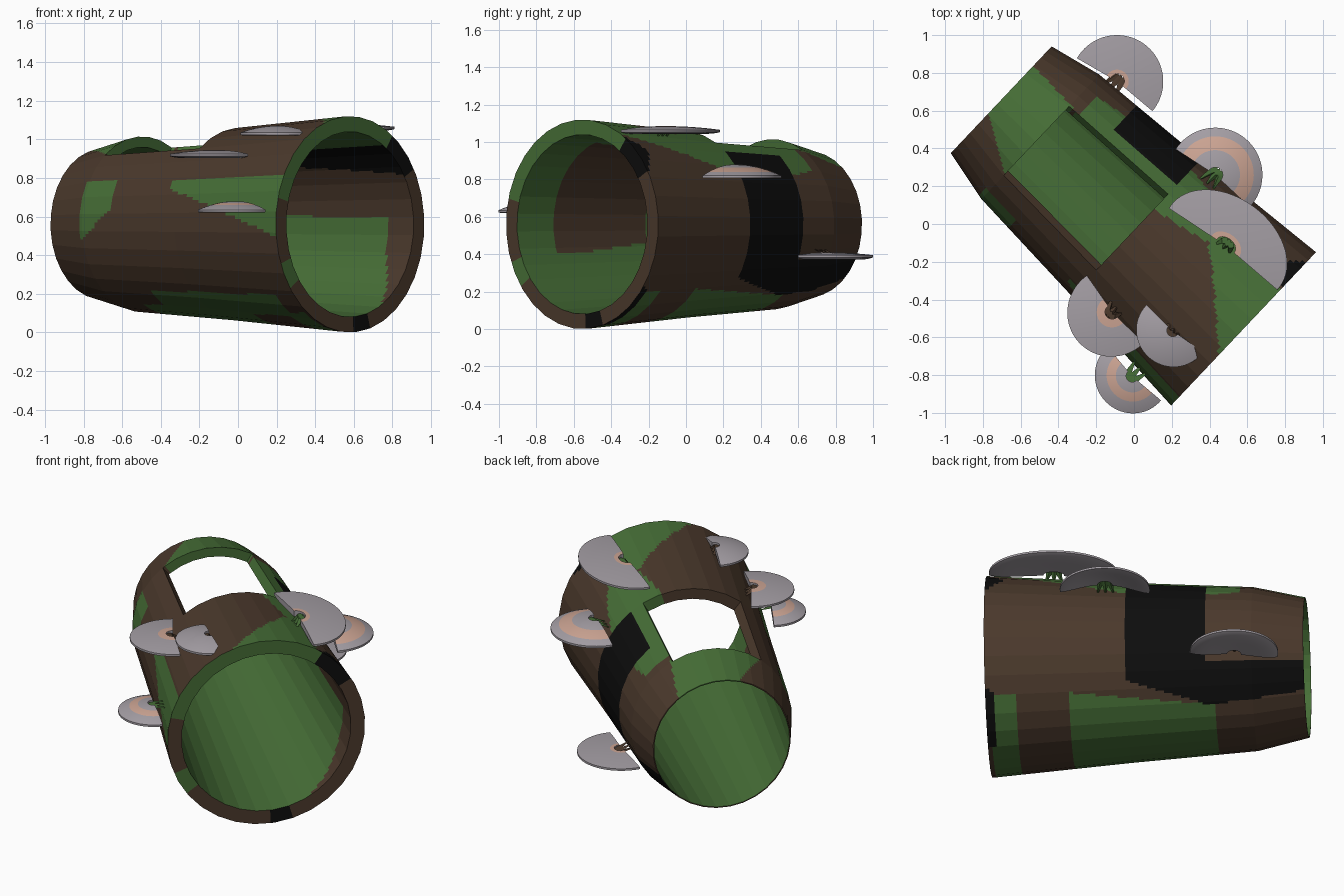
import bpy, bmesh, math
from mathutils import Vector

if "Cube" in bpy.data.objects:
    bpy.data.objects.remove(bpy.data.objects["Cube"])

def mat(name, rgb):
    m = bpy.data.materials.new(name)
    m.diffuse_color = (*rgb, 1)
    m.use_nodes = True
    m.node_tree.nodes["Principled BSDF"].inputs["Base Color"].default_value = m.diffuse_color
    return m

BROWN = mat("bark_brown", (0.070, 0.041, 0.025))
GREEN = mat("moss_green", (0.062, 0.158, 0.038))
BLACK = mat("charred_black", (0.004, 0.004, 0.004))
GREY = mat("fungus_grey", (0.37, 0.34, 0.37))
PINK = mat("fungus_pink", (0.60, 0.37, 0.29))

# Log axis: t runs from the wide end to the narrow end, angle 0 is up
START = Vector((0.58, -0.555, 0.56))
AXIS = Vector((-0.727, 0.687, 0))
SIDE = Vector((0.687, 0.727, 0))
UP = Vector((0, 0, 1))
KNOTS = [(0, 0.56), (0.78, 0.50), (1.48, 0.455), (1.765, 0.39)]
STEPS = [32, 30, 12]
SIDES, SUB, A0 = 32, 6, -38.25

def outer_r(t):
    for (t0, r0), (t1, r1) in zip(KNOTS, KNOTS[1:]):
        if t <= t1:
            return r0 + (r1 - r0) * max(0, t - t0) / (t1 - t0)
    return KNOTS[-1][1]

def inner_r(t):
    return 0.48 - (0.48 - 0.384) * t / 1.765

def log_point(t, r, deg):
    a = math.radians(deg)
    return START + AXIS * t + SIDE * (r * math.sin(a)) + UP * (r * math.cos(a))

# Colour patches: t range, then the angle range at its start and at its end
MOSS = [(1.45, 1.8, -39, 30, -13, 40), (0, .45, -20, 30, 23, 46), (.45, .78, 23, 47, 15, 58),
        (.78, 1.2, 29, 38, 29, 39), (1.18, 1.42, 28, 58, 30, 51), (.47, 1.27, 131, 212, 144, 208),
        (.03, .17, 130, 215, 131, 212), (.15, 1.1, 209, 228, 206, 224),
        (0, .86, -97, -62, -68, -62), (1.27, 1.51, -80, -60, -102, -60)]
CHAR = [(.79, 1.22, 38, 125, 39, 143), (1.2, 1.8, 113, 144, 113, 138),
        (0, .1, 32, 62, 44, 46), (0, .06, 125, 165, 132, 163)]
INNER_BARK = [(.28, .95, -112, -20, -103, -30), (0, .95, 55, 86, 45, 84), (0, .16, 86, 150, 86, 110)]
INNER_CHAR = [(0, .7, 32, 57, 32, 48)]

def in_any(t, deg, areas):
    deg = (deg + 110) % 360 - 110
    for t0, t1, lo0, hi0, lo1, hi1 in areas:
        k = (t - t0) / (t1 - t0)
        if 0 <= k <= 1 and lo0 + (lo1 - lo0) * k < deg < hi0 + (hi1 - hi0) * k:
            return True
    return False

def outer_col(t, deg):
    return 2 if in_any(t, deg, CHAR) else int(in_any(t, deg, MOSS))

def inner_col(t, deg):
    return 2 if in_any(t, deg, INNER_CHAR) else int(not in_any(t, deg, INNER_BARK))

def rim_col(t, deg):
    deg = (deg + 110) % 360 - 110
    if 35 < deg < 60 or 165 < deg < 178:
        return 2
    return int(-75 < deg <= 35 or 234 < deg < 248)

def finish(bm, name, mats):
    bmesh.ops.recalc_face_normals(bm, faces=bm.faces)
    me = bpy.data.meshes.new(name)
    bm.to_mesh(me)
    bm.free()
    for m in mats:
        me.materials.append(m)
    ob = bpy.data.objects.new(name, me)
    bpy.context.collection.objects.link(ob)
    return ob

# Hollow log: faceted outer and inner skins, rims, and an opening cut in the top
def build_log():
    bm = bmesh.new()
    ts = [0]
    for (t0, _), (t1, _), n in zip(KNOTS, KNOTS[1:], STEPS):
        ts += [t0 + (t1 - t0) * (i + 1) / n for i in range(n)]
    step, cols = 360 / SIDES, SIDES * SUB

    def skin(radius):
        rows = []
        for t in ts:
            row = []
            for c in range(cols):
                k, j = divmod(c, SUB)
                p = log_point(t, radius(t), A0 + k * step)
                q = log_point(t, radius(t), A0 + (k + 1) * step)
                row.append(bm.verts.new(p.lerp(q, j / SUB)))
            rows.append(row)
        return rows

    out, inn = skin(outer_r), skin(inner_r)

    def face(vs, idx):
        bm.faces.new(vs).material_index = idx

    r0, r1, c1 = STEPS[0], STEPS[0] + STEPS[1], 6 * SUB
    for i in range(len(ts) - 1):
        for c in range(cols):
            if r0 <= i < r1 and c < c1:
                continue
            d, t, deg = (c + 1) % cols, (ts[i] + ts[i + 1]) / 2, A0 + (c + .5) * step / SUB
            for g, col in ((out, outer_col), (inn, inner_col)):
                face((g[i][c], g[i][d], g[i + 1][d], g[i + 1][c]), col(t, deg))
    # End rims and opening edges
    for row, col, t, span in ((0, rim_col, 0, cols), (-1, outer_col, 1.75, cols),
                              (r0, outer_col, .77, c1), (r1, outer_col, 1.49, c1)):
        for c in range(span):
            d = (c + 1) % cols
            face((out[row][c], out[row][d], inn[row][d], inn[row][c]), col(t, A0 + (c + .5) * step / SUB))
    for c, deg in ((0, -39), (c1, 30)):
        for i in range(r0, r1):
            face((out[i][c], out[i + 1][c], inn[i + 1][c], inn[i][c]), outer_col(ts[i], deg))
    finish(bm, "hollow_log", [BROWN, GREEN, BLACK])

# Shelf fungus: thin drooping fan with a pale ring, on a few small pointed roots
def fungus(n, x, y, z, wide, deep, heading, droop, ring, root):
    bm = bmesh.new()
    h = math.radians(heading)
    u, v, c = Vector((math.cos(h), math.sin(h), 0)), Vector((-math.sin(h), math.cos(h), 0)), Vector((x, y, z))
    NA, NR, half = 36, 14, 95
    rho = [.16 + .84 * math.sin(i / NR * math.pi / 2) for i in range(NR + 1)]
    top, bot = [], []
    for q in rho:
        rows = ([], [])
        for a in range(NA + 1):
            f = math.radians(half * (2 * a / NA - 1))
            p = c + u * (deep * q * math.cos(f)) + v * (wide * q * math.sin(f))
            p.z -= droop * q * q
            rows[0].append(bm.verts.new(p))
            rows[1].append(bm.verts.new(p - UP * (.034 - .022 * q ** 6)))
        top.append(rows[0])
        bot.append(rows[1])
    for i in range(NR):
        m = (rho[i] + rho[i + 1]) / 2
        for a in range(NA):
            f = bm.faces.new((top[i][a], top[i + 1][a], top[i + 1][a + 1], top[i][a + 1]))
            f.material_index = int(ring[0] < m < ring[1])
            bm.faces.new((bot[i][a], bot[i][a + 1], bot[i + 1][a + 1], bot[i + 1][a]))
        for a in (0, NA):
            bm.faces.new((top[i][a], top[i + 1][a], bot[i + 1][a], bot[i][a]))
    for i in (0, -1):
        for a in range(NA):
            bm.faces.new((top[i][a], top[i][a + 1], bot[i][a + 1], bot[i][a]))
    # Roots reach from the cap into the bark
    t = (c - START).dot(AXIS)
    hub = START + AXIS * t
    foot = hub + (c - hub).normalized() * (outer_r(t) - .03)
    for k in (-1, 0, 1):
        base = c + u * .02 + v * (k * .02) - UP * .012
        quad = [bm.verts.new(base + (v * math.cos(j * math.pi / 2) + u * math.sin(j * math.pi / 2)) * .022)
                for j in range(4)]
        tip = bm.verts.new(foot + v * (k * .05))
        for j in range(4):
            bm.faces.new((quad[j], quad[(j + 1) % 4], tip)).material_index = 2
        bm.faces.new(quad).material_index = 2
    ob = finish(bm, f"shelf_fungus_{n}", [GREY, PINK, root])
    bpy.context.view_layer.objects.active = ob
    ob.select_set(True)
    bpy.ops.object.shade_smooth_by_angle(angle=math.radians(35))
    ob.select_set(False)

build_log()
fungus(1, -.09, .755, .41, .245, .245, 55, .015, (.1, .3), BROWN)
fungus(2, .43, .26, .88, .25, .25, 52, .06, (.55, .8), GREEN)
fungus(3, .485, -.115, 1.085, .36, .255, 53, .02, (.2, .3), GREEN)
fungus(4, -.115, -.465, .945, .235, .24, 220, .02, (.1, .35), BROWN)
fungus(5, .205, -.565, 1.07, .195, .19, 230, .035, (2, 3), BROWN)
fungus(6, -.01, -.805, .68, .2, .195, 225, .045, (.45, .68), GREEN)
